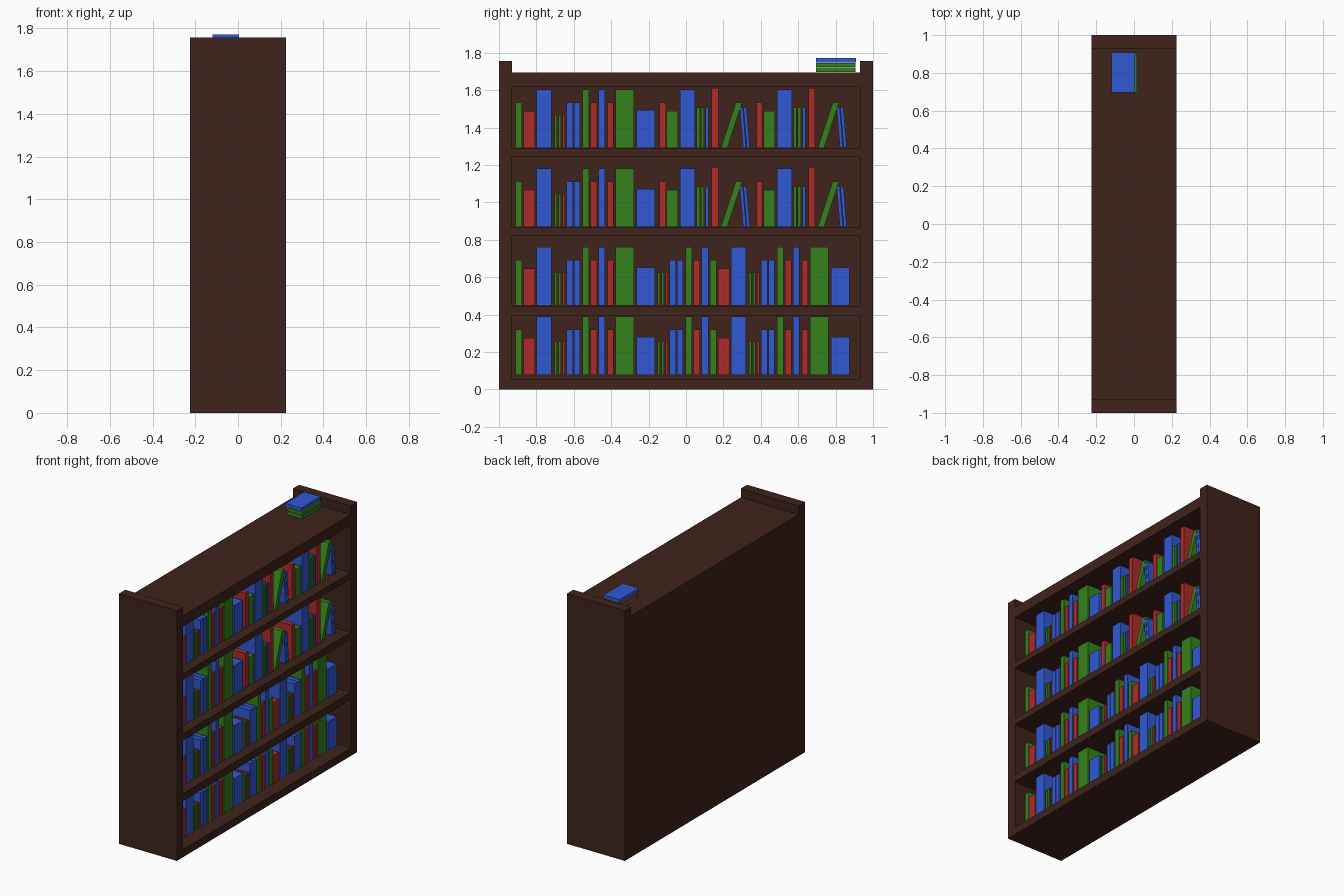
import bpy, bmesh
from mathutils import Vector

if "Cube" in bpy.data.objects:
    bpy.data.objects.remove(bpy.data.objects["Cube"])


def material(name, rgb):
    m = bpy.data.materials.new(name)
    m.diffuse_color = (*rgb, 1)
    m.use_nodes = True
    m.node_tree.nodes["Principled BSDF"].inputs["Base Color"].default_value = m.diffuse_color
    return m


WOOD = material("dark_wood", (0.05, 0.017, 0.011))
COLOURS = {
    "r": material("red_cover", (0.42, 0.025, 0.022)),
    "g": material("green_cover", (0.035, 0.22, 0.012)),
    "b": material("blue_cover", (0.03, 0.1, 0.65)),
}


def box(name, lo, hi, mat, lean=0.0):
    """Box between two corners; lean shifts its top along y."""
    lo, hi = Vector(lo), Vector(hi)
    bm = bmesh.new()
    bmesh.ops.create_cube(bm, size=1)
    for v in bm.verts:
        top = v.co.z > 0
        v.co = Vector(lo[i] + (v.co[i] + 0.5) * (hi[i] - lo[i]) for i in range(3))
        if top:
            v.co.y += lean
    mesh = bpy.data.meshes.new(name)
    bm.to_mesh(mesh)
    bm.free()
    mesh.materials.append(mat)
    ob = bpy.data.objects.new(name, mesh)
    bpy.context.collection.objects.link(ob)
    return ob


# Case: side panels, back panel, boards
W, INNER = 0.225, 0.93
for side, y in (("left", -1.0), ("right", INNER)):
    box(side + "_side_panel", (-W, y, 0), (W, y + 0.07, 1.757), WOOD)
box("back_panel", (-W, -INNER, 0), (-W + 0.03, INNER, 1.695), WOOD)
boards = {"bottom_board": (0, 0.055), "shelf_low": (0.395, 0.447),
          "shelf_middle": (0.82, 0.867), "shelf_high": (1.243, 1.287),
          "top_board": (1.62, 1.695)}
for name, (z0, z1) in boards.items():
    box(name, (-W + 0.03, -INNER, z0), (W, INNER, z1), WOOD)

# Book kinds: thickness, height
KINDS = {"s": (0.034, 0.243), "m": (0.06, 0.198), "w": (0.08, 0.313),
         "t": (0.014, 0.178), "h": (0.036, 0.313), "x": (0.097, 0.313),
         "q": (0.097, 0.203), "n": (0.017, 0.217), "k": (0.036, 0.322)}
FRONT = 0.156


def book(colour, kind, y, z, lean=0.0):
    t, h = KINDS[kind]
    box("book", (FRONT - 0.62 * h, y, z), (FRONT, y + t, z + h),
        COLOURS[colour], lean)


# Book groups: colour, kind, y start, optional lean
MAIN = [("g", "s", -.911), ("r", "m", -.868), ("b", "w", -.799),
        ("g", "t", -.704), ("g", "t", -.682), ("r", "t", -.661),
        ("b", "s", -.638), ("b", "s", -.600), ("g", "h", -.554),
        ("r", "s", -.510), ("b", "h", -.468), ("r", "s", -.421),
        ("g", "x", -.376), ("b", "q", -.264)]
LEANING = [("r", "s", -.142), ("g", "m", -.103), ("b", "w", -.032),
           ("g", "n", .057), ("g", "n", .079), ("b", "n", .104),
           ("r", "k", .137), ("g", "s", .186, .08),
           ("b", "n", .305, -.018), ("b", "n", .325, -.018)]


def place(group, z, shift=0.0):
    for colour, kind, y, *lean in group:
        book(colour, kind, y + shift, z, *lean)


for z in (1.29, 0.868):          # upper two rows
    place(MAIN, z)
    place(LEANING, z)
    place(LEANING, z, 0.518)
for z in (0.448, 0.077):         # lower two rows
    place(MAIN, z)
    place(MAIN[3:11], z, 0.551)
    place(MAIN, z, 1.04)

# Flat stack on top
box("stack_book_bottom", (-.11, .695, 1.697), (.015, .905, 1.721), COLOURS["g"])
box("stack_book_middle", (-.09, .695, 1.723), (.015, .905, 1.746), COLOURS["g"])
box("stack_book_middle_back", (-.118, .70, 1.723), (-.09, .905, 1.746), COLOURS["r"])
box("stack_book_top", (-.12, .695, 1.748), (.005, .908, 1.771), COLOURS["b"])
